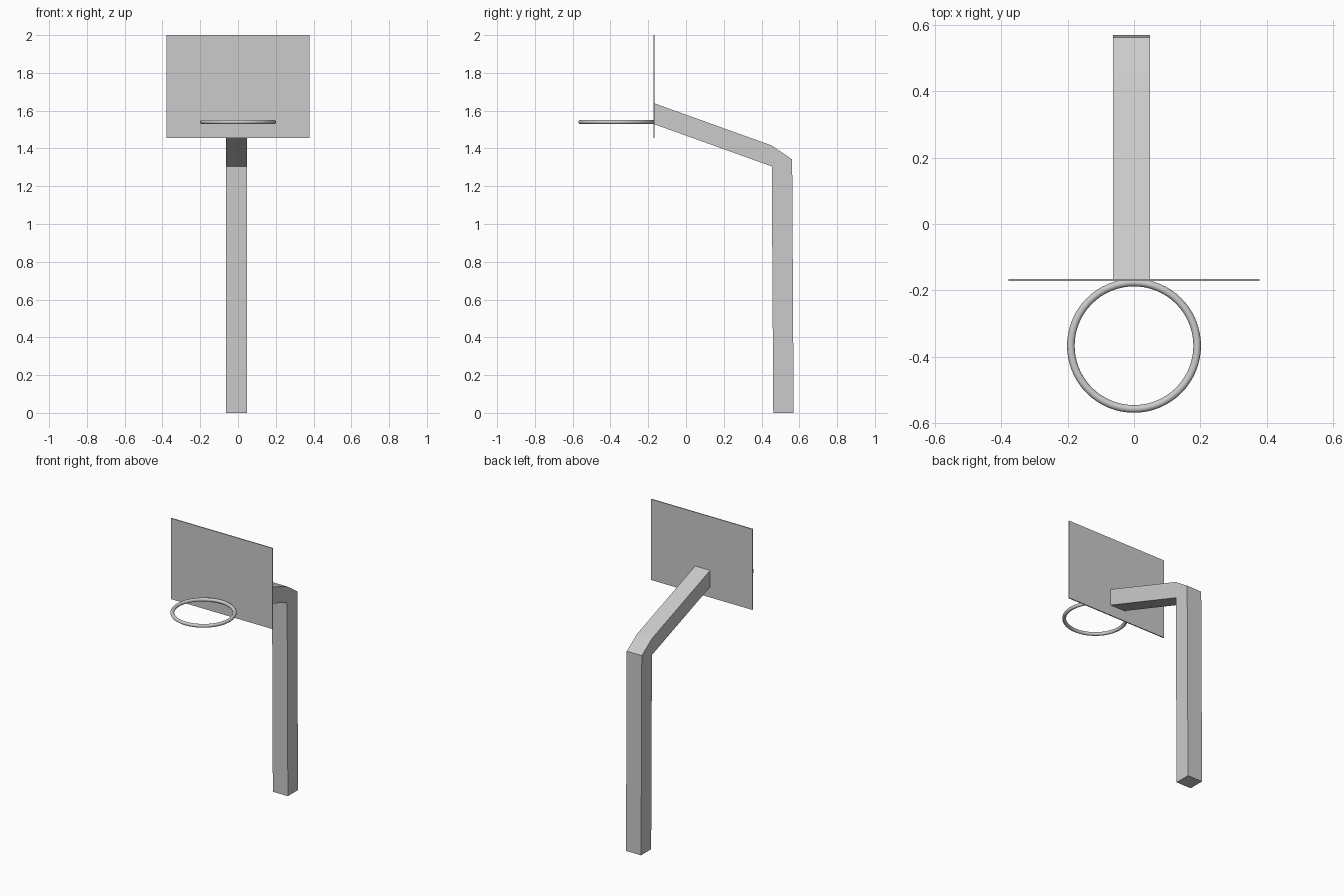
import bpy, bmesh
from mathutils import Matrix
from math import tau, cos, sin

if "Cube" in bpy.data.objects:
    bpy.data.objects.remove(bpy.data.objects["Cube"])


def add_object(name, bm):
    bmesh.ops.recalc_face_normals(bm, faces=bm.faces)
    mesh = bpy.data.meshes.new(name)
    bm.to_mesh(mesh)
    bm.free()
    obj = bpy.data.objects.new(name, mesh)
    bpy.context.collection.objects.link(obj)
    return obj


# Backboard: thin flat panel
bm = bmesh.new()
bmesh.ops.create_cube(bm, size=1, matrix=Matrix.Translation((0, -0.169, 1.728))
                      @ Matrix.Diagonal((0.757, 0.007, 0.544, 1)))
add_object("backboard", bm)

# Post and arm: one bent square beam, side profile (y, z) extruded along x
front = [(0.462, 0), (0.454, 1.305), (-0.168, 1.528)]
back = [(0.57, 0), (0.562, 1.342), (0.453, 1.416), (-0.168, 1.639)]
bm = bmesh.new()
outline = [bm.verts.new((-0.064, y, z)) for y, z in front + back[::-1]]
side = bm.faces.new(outline)
ext = bmesh.ops.extrude_face_region(bm, geom=[side])
moved = [v for v in ext["geom"] if isinstance(v, bmesh.types.BMVert)]
bmesh.ops.translate(bm, vec=(0.112, 0, 0), verts=moved)
add_object("post_and_arm", bm)

# Hoop: smooth round ring in front of the board
SEG, SIDES, R, r = 64, 16, 0.1905, 0.0115
bm = bmesh.new()
rings = [[bm.verts.new(((R + r * cos(tau * j / SIDES)) * cos(tau * i / SEG),
                        (R + r * cos(tau * j / SIDES)) * sin(tau * i / SEG),
                        r * sin(tau * j / SIDES)))
          for j in range(SIDES)] for i in range(SEG)]
for i in range(SEG):
    a, b = rings[i], rings[(i + 1) % SEG]
    for j in range(SIDES):
        k = (j + 1) % SIDES
        bm.faces.new((a[j], b[j], b[k], a[k])).smooth = True
hoop = add_object("hoop", bm)
hoop.location = (0, -0.367, 1.54)
